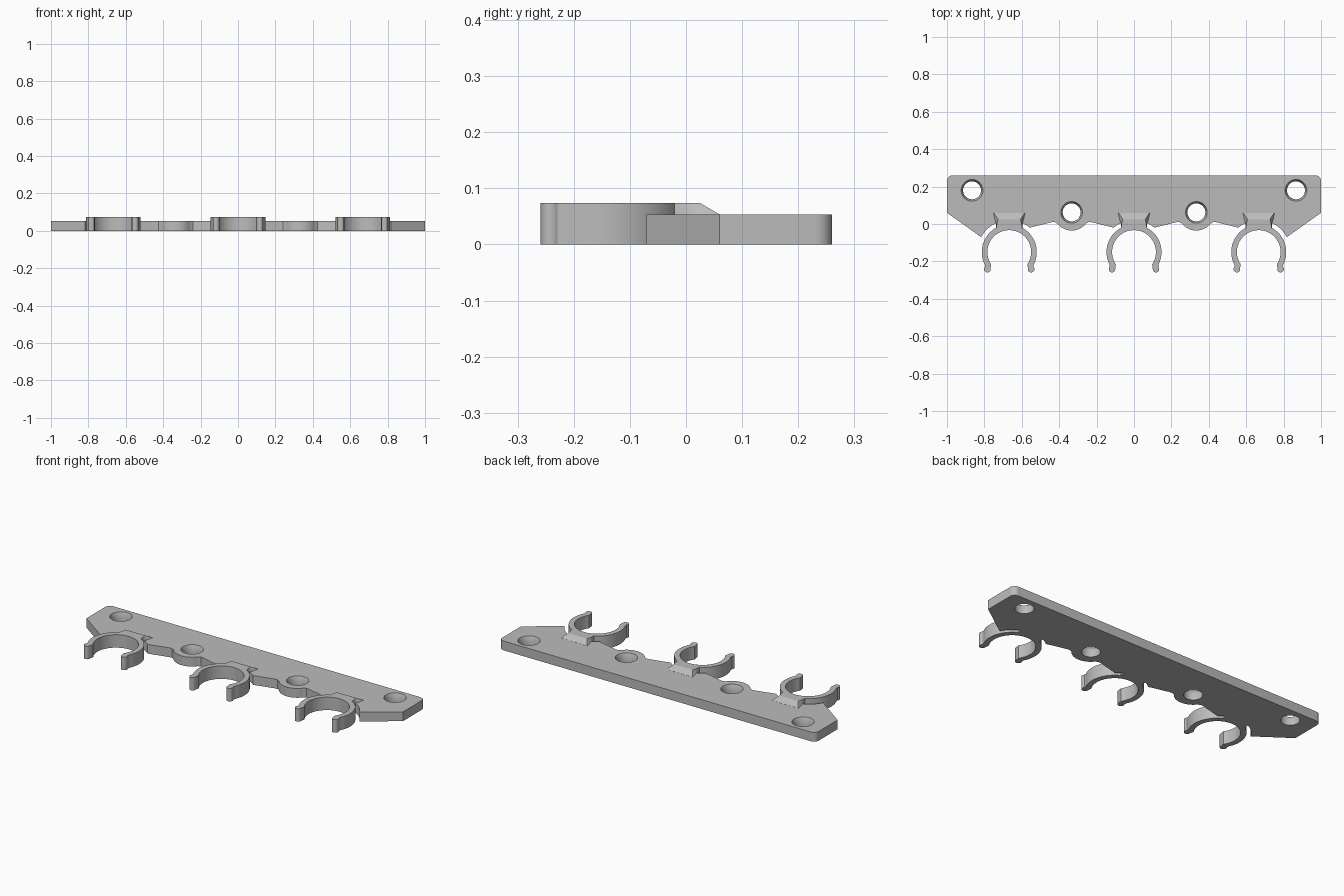
import bpy
import bmesh
from math import sin, cos, radians

if "Cube" in bpy.data.objects:
    bpy.data.objects.remove(bpy.data.objects["Cube"], do_unlink=True)

PLATE_H, CLIP_H = 0.053, 0.074
PITCH, CLIP_Y = 0.667, -0.15
BOSS = (PITCH / 2, 0.062)
CORNER_HOLE = (0.866, 0.18)

grey = bpy.data.materials.new("plain grey")
grey.use_nodes = True
grey.diffuse_color = (0.5, 0.5, 0.5, 1)
grey.node_tree.nodes["Principled BSDF"].inputs["Base Color"].default_value = (0.5, 0.5, 0.5, 1)


def arc(cx, cy, r, start, end, steps):
    angles = [radians(start + (end - start) * i / steps) for i in range(steps + 1)]
    return [(cx + r * cos(a), cy + r * sin(a)) for a in angles]


def mirrored(half):
    return half + [(-x, y) for x, y in reversed(half)]


def finish(name, bm):
    bmesh.ops.recalc_face_normals(bm, faces=bm.faces)
    mesh = bpy.data.meshes.new(name)
    bm.to_mesh(mesh)
    bm.free()
    mesh.materials.append(grey)
    obj = bpy.data.objects.new(name, mesh)
    bpy.context.collection.objects.link(obj)
    return obj


def loft(name, rings):
    """Closed solid through a list of matching point loops."""
    bm = bmesh.new()
    loops = [[bm.verts.new(p) for p in ring] for ring in rings]
    n = len(loops[0])
    for a, b in zip(loops, loops[1:]):
        for i in range(n):
            j = (i + 1) % n
            bm.faces.new((a[i], a[j], b[j], b[i]))
    bm.faces.new(loops[0])
    bm.faces.new(loops[-1])
    return finish(name, bm)


def extrude(name, outline, height):
    return loft(name, [[(x, y, z) for x, y in outline] for z in (0, height)])


def smooth(obj):
    bpy.ops.object.select_all(action='DESELECT')
    obj.select_set(True)
    bpy.context.view_layer.objects.active = obj
    bpy.ops.object.shade_smooth_by_angle(angle=radians(30))


# Mounting plate: relief arcs around the clips, round bosses between them
bx, by = BOSS
half = arc(0, CLIP_Y, 0.17, 66, 50, 4)
half += [(bx - 0.11, 0.009), (bx - 0.092, 0.011)]
half += arc(bx, by, 0.097, 218, 322, 20)
half += [(bx + 0.092, 0.011), (bx + 0.11, 0.009)]
half += arc(PITCH, CLIP_Y, 0.17, 130, 114, 4)
half += arc(PITCH, CLIP_Y, 0.17, 66, 28, 10)
half += [(1, 0.06)] + arc(0.97, 0.23, 0.03, 0, 90, 8)
plate = extrude("mounting_plate", mirrored(half), PLATE_H)

# Countersunk screw holes
for hx, hy in (BOSS, CORNER_HOLE):
    for side in (-1, 1):
        rings = [[(x, y, z) for x, y in arc(side * hx, hy, r, 0, 352.5, 47)]
                 for z, r in ((-0.02, 0.048), (0.03, 0.048), (PLATE_H, 0.058), (0.08, 0.058))]
        cutter = loft("hole_cutter", rings)
        cutter.hide_render = True
        cut = plate.modifiers.new("hole", 'BOOLEAN')
        cut.operation = 'DIFFERENCE'
        cut.solver = 'EXACT'
        cut.object = cutter
        bpy.context.view_layer.objects.active = plate
        bpy.ops.object.modifier_apply(modifier=cut.name)
        bpy.data.objects.remove(cutter, do_unlink=True)
smooth(plate)

# Spring clips: open ring with rounded lips, and a ramped neck onto the plate
outer = arc(0, CLIP_Y, 0.147, 90, -27, 36)[1:]
lip = arc(0.117, -0.241, 0.018, 40, -150, 14)
inner = arc(0, CLIP_Y, 0.117, -34, 90, 36)[:-1]
right_half = outer + lip + inner
clip_outline = [(0, CLIP_Y + 0.147)] + right_half + [(0, CLIP_Y + 0.117)]
clip_outline += [(-x, y) for x, y in reversed(right_half)]

# Neck sections: y, half width at the base, half width on top, top height
SECTIONS = ((-0.028, 0.07, 0.07, CLIP_H), (0.0, 0.07, 0.066, CLIP_H),
            (0.025, 0.077, 0.06, CLIP_H), (0.06, 0.085, 0.083, PLATE_H + 0.0005))

for label, cx in (("right", -PITCH), ("middle", 0), ("left", PITCH)):
    clip = extrude(label + "_clip", clip_outline, CLIP_H)
    clip.location.x = cx
    smooth(clip)
    rings = []
    for y, base, top, z in SECTIONS:
        rings.append([(-base, y, 0), (base, y, 0), (base, y, PLATE_H),
                      (top, y, z), (-top, y, z), (-base, y, PLATE_H)])
    neck = loft(label + "_clip_neck", rings)
    neck.location.x = cx
    smooth(neck)
